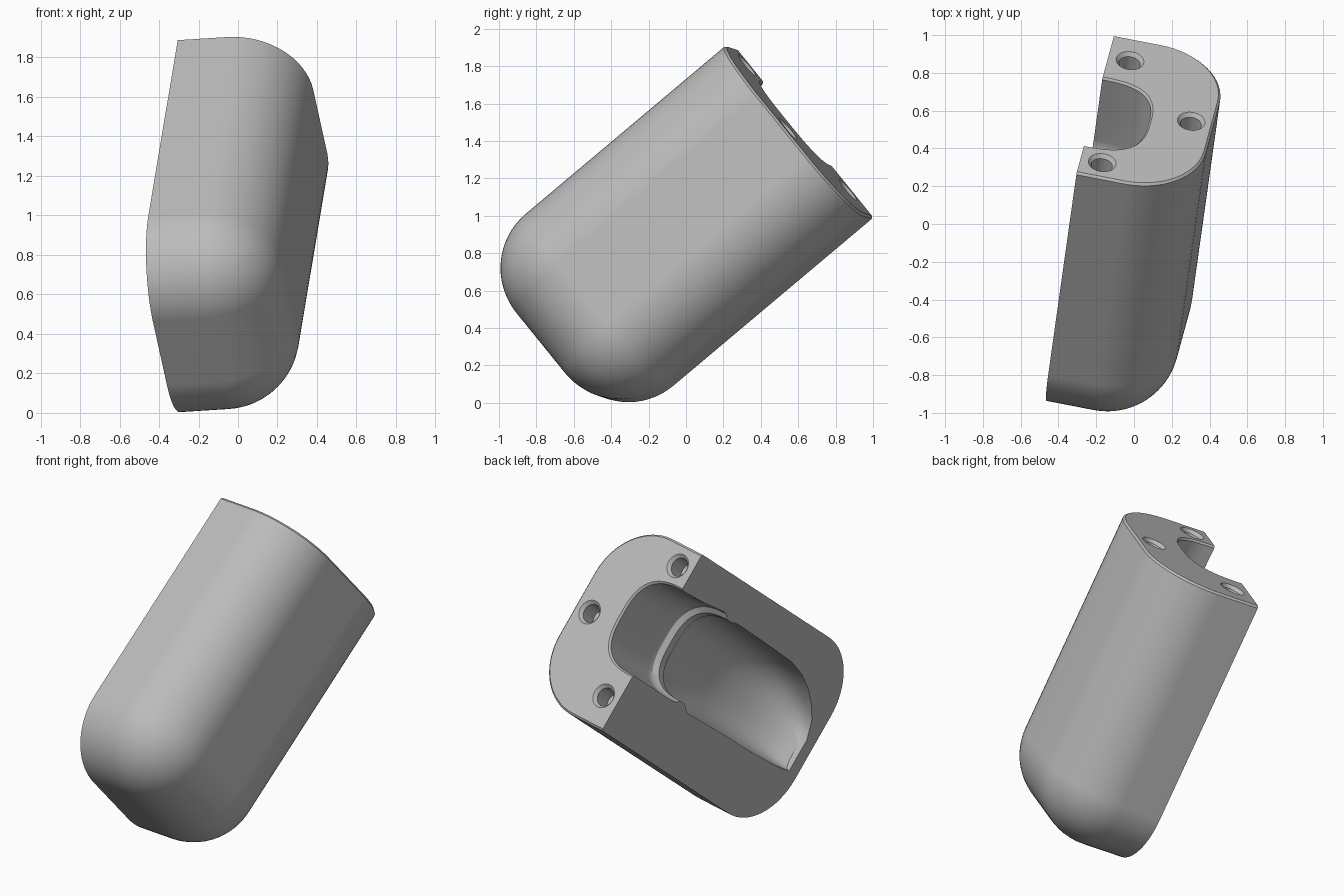
import bpy, bmesh, math
from mathutils import Vector, Matrix

cube = bpy.data.objects.get("Cube")
if cube:
    bpy.data.objects.remove(cube, do_unlink=True)

# Overall size: depth (local x), width (local y), length (local -z)
DEPTH, WIDTH, LENGTH, RADIUS = 0.635, 1.18, 1.785, 0.38

# Tilted frame: origin at the upper corner of the end face
along = Vector((0.107, 0.761, 0.640)).normalized()
across = Vector((0.169, 0.620, -0.766))
across = (across - along * across.dot(along)).normalized()
inward = across.cross(along)
frame = Matrix((inward, across, along)).transposed().to_4x4()
frame.translation = Vector((-0.304, 0.27, 1.895))

grey = bpy.data.materials.new("plain grey")
grey.use_nodes = True
colour = (0.5, 0.5, 0.5, 1)
grey.diffuse_color = colour
grey.node_tree.nodes["Principled BSDF"].inputs["Base Color"].default_value = colour


def add_object(name, bm):
    bmesh.ops.recalc_face_normals(bm, faces=bm.faces)
    mesh = bpy.data.meshes.new(name)
    bm.to_mesh(mesh)
    bm.free()
    mesh.materials.append(grey)
    obj = bpy.data.objects.new(name, mesh)
    bpy.context.collection.objects.link(obj)
    obj.matrix_world = frame
    return obj


def loft(name, rings):
    """Closed solid through rings of equal point count."""
    bm = bmesh.new()
    loops = [[bm.verts.new(p) for p in ring] for ring in rings]
    n = len(loops[0])
    for a, b in zip(loops, loops[1:]):
        for i in range(n):
            j = (i + 1) % n
            bm.faces.new((a[i], a[j], b[j], b[i]))
    bm.faces.new(loops[0])
    bm.faces.new(loops[-1])
    return add_object(name, bm)


def cavity_ring(s, low, high, depth, steps=36):
    """Half rounded-rectangle section, open towards the split face."""
    mid, half = (low + high) / 2, (high - low) / 2
    ring = [(-0.1, low, -s)]
    for i in range(steps + 1):
        t = math.pi * i / steps
        c, q = math.cos(t), max(math.sin(t), 0)
        ring.append((depth * q ** 0.7,
                     mid - half * math.copysign(abs(c) ** 0.7, c), -s))
    return ring + [(-0.1, high, -s)]


def circle(x, y, z, r, n=32):
    return [(x + r * math.cos(math.tau * i / n),
             y + r * math.sin(math.tau * i / n), z) for i in range(n)]


# Body: rounded block, halved along its length
bm = bmesh.new()
bmesh.ops.create_cube(bm, size=1)
for v in bm.verts:
    v.co = Vector((v.co.x * 2 * DEPTH, (v.co.y + 0.5) * WIDTH, (v.co.z - 0.5) * LENGTH))


def on_top(e):
    return all(v.co.z > -1e-4 for v in e.verts)


bmesh.ops.bevel(bm, geom=[e for e in bm.edges if not on_top(e)], offset=RADIUS,
                offset_type='OFFSET', segments=16, profile=0.5, affect='EDGES')
bmesh.ops.bevel(bm, geom=[e for e in bm.edges if on_top(e)], offset=0.012,
                offset_type='OFFSET', segments=1, profile=0.5, affect='EDGES')
bmesh.ops.bisect_plane(bm, geom=bm.verts[:] + bm.edges[:] + bm.faces[:], dist=1e-5,
                       plane_co=(0, 0, 0), plane_no=(1, 0, 0), clear_inner=True)
bmesh.ops.holes_fill(bm, edges=[e for e in bm.edges if e.is_boundary], sides=0)
body = add_object("half_mould_body", bm)

# Cavity: neck with a raised ring, then a chamber sloping out at the far end
sections = [
    (-0.1, 0.23, 0.82, 0.31), (0, 0.23, 0.82, 0.31), (0.012, 0.24, 0.81, 0.30),
    (0.25, 0.23, 0.81, 0.305), (0.43, 0.21, 0.81, 0.31), (0.47, 0.215, 0.805, 0.305),
    (0.50, 0.24, 0.785, 0.28), (0.55, 0.24, 0.785, 0.28), (0.58, 0.23, 0.81, 0.30),
    (0.62, 0.228, 0.822, 0.315), (0.85, 0.23, 0.815, 0.33), (1.07, 0.235, 0.81, 0.33),
    (1.22, 0.24, 0.81, 0.31), (1.36, 0.268, 0.807, 0.275), (1.48, 0.32, 0.80, 0.23),
    (1.58, 0.39, 0.795, 0.17), (1.65, 0.46, 0.787, 0.11), (1.70, 0.57, 0.78, 0.04),
]
cutters = [loft("cavity_cutter", [cavity_ring(*s) for s in sections])]

# Three chamfered holes in the end face
for x, y in ((0.117, 0.125), (0.516, 0.60), (0.117, 0.995)):
    cutters.append(loft("hole_cutter", [circle(x, y, z, r) for z, r in
                   ((0.05, 0.074), (0, 0.074), (-0.02, 0.056), (-0.13, 0.056))]))

for cutter in cutters:
    cutter.hide_render = True
    mod = body.modifiers.new("cut", 'BOOLEAN')
    mod.operation = 'DIFFERENCE'
    mod.solver = 'EXACT'
    mod.object = cutter

# Bake the cuts and drop the cutters
bpy.context.view_layer.update()
deps = bpy.context.evaluated_depsgraph_get()
cut_mesh = bpy.data.meshes.new_from_object(body.evaluated_get(deps))
body.modifiers.clear()
body.data = cut_mesh
for cutter in cutters:
    bpy.data.objects.remove(cutter, do_unlink=True)

# Smooth shading with crisp edges
for obj in bpy.context.selected_objects:
    obj.select_set(False)
body.select_set(True)
bpy.context.view_layer.objects.active = body
bpy.ops.object.shade_smooth_by_angle(angle=math.radians(32))
weighted = body.modifiers.new("even_shading", 'WEIGHTED_NORMAL')
weighted.keep_sharp = True
